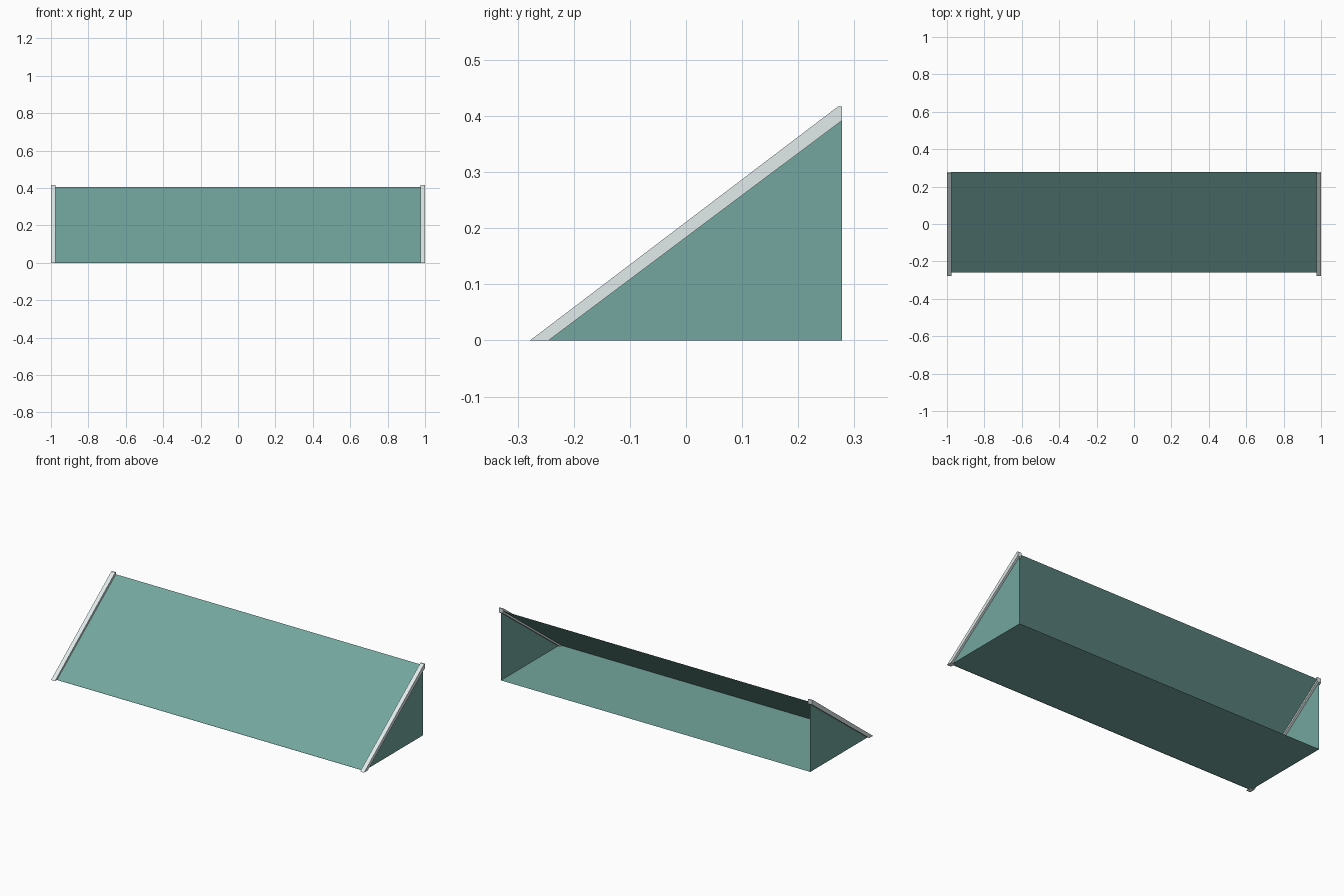
import bpy

if "Cube" in bpy.data.objects:
    bpy.data.objects.remove(bpy.data.objects["Cube"])


def material(name, color):
    m = bpy.data.materials.new(name)
    m.diffuse_color = color
    m.use_nodes = True
    m.node_tree.nodes["Principled BSDF"].inputs["Base Color"].default_value = m.diffuse_color
    return m


teal = material("teal_fabric", (0.17, 0.38, 0.34, 1))
pale = material("pale_metal", (0.75, 0.83, 0.83, 1))


def add_mesh(name, verts, faces, mat):
    me = bpy.data.meshes.new(name)
    me.from_pydata(verts, [], faces)
    me.materials.append(mat)
    ob = bpy.data.objects.new(name, me)
    bpy.context.collection.objects.link(ob)
    return ob


def strip(name, a, b, half, mat):
    """Flat sheet running across x between two (y, z) points."""
    verts = [(-half, *a), (half, *a), (half, *b), (-half, *b)]
    return add_mesh(name, verts, [(0, 1, 2, 3)], mat)


X_SIDE, X_IN, X_OUT = 0.9875, 0.975, 1.0
FRONT, BACK, TOP = -0.26, 0.278, 0.405

# sloping canopy and thin floor sheet; the back stays open
strip("canopy_sheet", (FRONT, 0), (BACK, TOP), X_SIDE, teal)
strip("floor_sheet", (BACK, 0.001), (FRONT, 0.001), X_SIDE, teal)

# rail outline seen from the side, extruded across x
rail = [(-0.278, 0), (-0.245, 0), (BACK, 0.392), (BACK, 0.417), (0.271, 0.417)]
n = len(rail)
for side, s in (("left", -1), ("right", 1)):
    # triangular end panel
    tri = [(s * X_SIDE, FRONT, 0), (s * X_SIDE, BACK, 0), (s * X_SIDE, BACK, TOP)]
    add_mesh(side + "_end_panel", tri, [(0, 1, 2)[::s]], teal)
    # sloping edge rail
    lo, hi = sorted((s * X_IN, s * X_OUT))
    verts = [(x, y, z) for x in (lo, hi) for y, z in rail]
    faces = [tuple(range(n))[::-1], tuple(range(n, 2 * n))]
    faces += [(i, (i + 1) % n, n + (i + 1) % n, n + i) for i in range(n)]
    add_mesh(side + "_edge_rail", verts, faces, pale)
